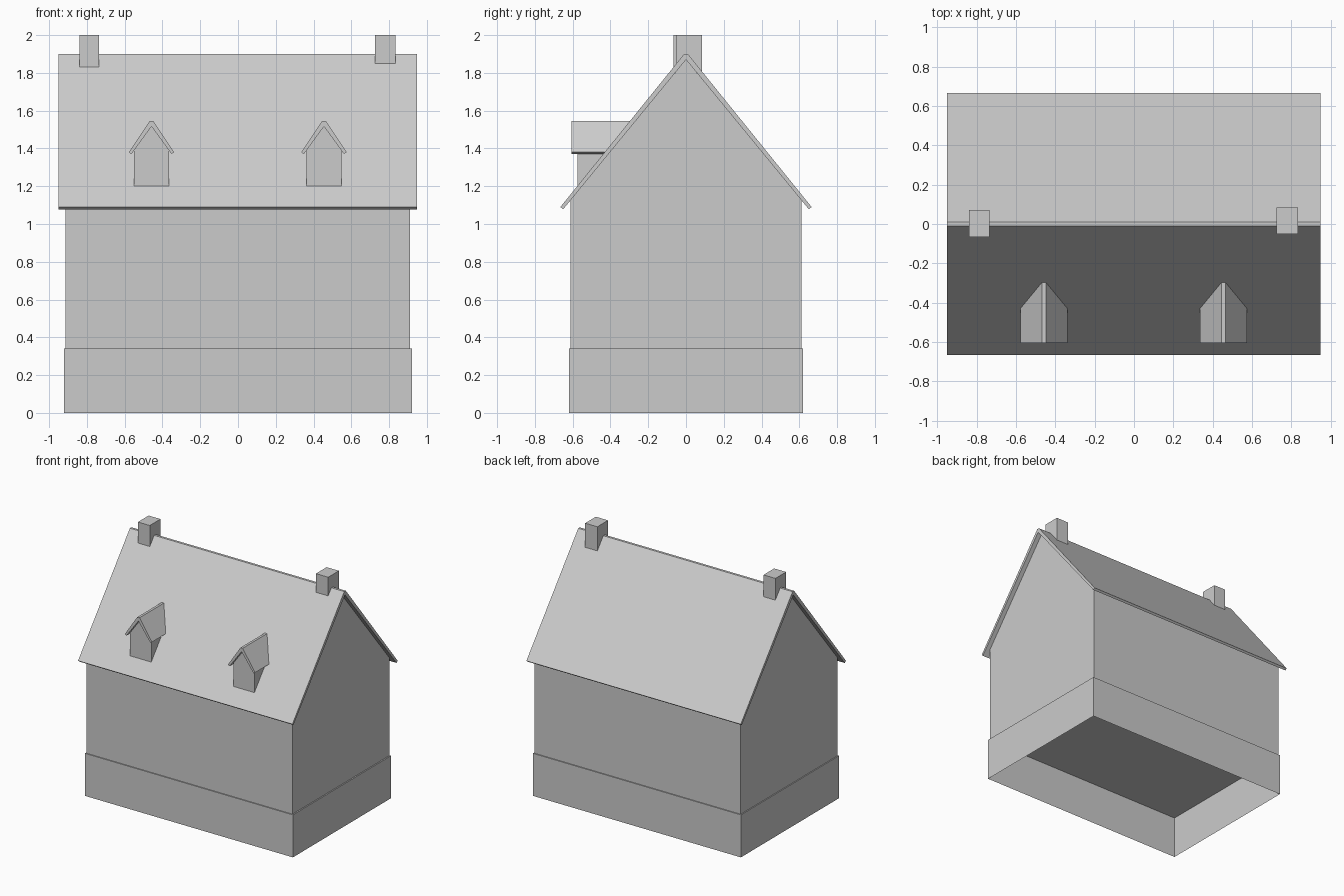
import bpy
import bmesh
from mathutils import Vector

cube = bpy.data.objects.get("Cube")
if cube:
    bpy.data.objects.remove(cube, do_unlink=True)

grey = bpy.data.materials.new("plain_grey")
grey.use_nodes = True
colour = (0.6, 0.6, 0.6, 1)
grey.diffuse_color = colour
grey.node_tree.nodes["Principled BSDF"].inputs["Base Color"].default_value = colour

PEAK, EAVE_Y, EAVE_Z = 1.9, 0.665, 1.09
SLOPE = (PEAK - EAVE_Z) / EAVE_Y


def finish(name, bm):
    bmesh.ops.recalc_face_normals(bm, faces=bm.faces)
    mesh = bpy.data.meshes.new(name)
    bm.to_mesh(mesh)
    bm.free()
    mesh.materials.append(grey)
    obj = bpy.data.objects.new(name, mesh)
    bpy.context.collection.objects.link(obj)
    return obj


def prism(profile, start, end, axis):
    """Extrude a (side, height) profile along x or y."""
    bm = bmesh.new()
    place = (lambda s, z: (start, s, z)) if axis == "x" else (lambda s, z: (s, start, z))
    face = bm.faces.new([bm.verts.new(place(s, z)) for s, z in profile])
    new = bmesh.ops.extrude_face_region(bm, geom=[face])["geom"]
    move = Vector((end - start, 0, 0) if axis == "x" else (0, end - start, 0))
    bmesh.ops.translate(bm, vec=move, verts=[g for g in new if isinstance(g, bmesh.types.BMVert)])
    return bm


def box(x0, x1, y0, y1, z0, z1):
    return prism([(y0, z0), (y1, z0), (y1, z1), (y0, z1)], x0, x1, "x")


def gable(half, base, eave, peak):
    return [(-half, base), (half, base), (half, eave), (0, peak), (-half, eave)]


def roof_section(half, eave, peak, thick, cap):
    """Two sloping slabs with square-cut eaves and a narrow flat ridge."""
    d = Vector((half, eave - peak)).normalized()
    inward = Vector((d.y, -d.x)) * thick
    right = [(cap, peak), (half, eave), (half + inward.x, eave + inward.y)]
    left = [(-s, z) for s, z in reversed(right)]
    return right + [(0, peak - thick / d.x)] + left


def cut_to_roof(bm, x):
    """Remove what lies under the front slope of the main roof."""
    bmesh.ops.bisect_plane(bm, geom=bm.verts[:] + bm.edges[:] + bm.faces[:],
                           plane_co=(x, 0, PEAK - 0.005), plane_no=(0, -SLOPE, 1),
                           clear_inner=True)


# Plinth, open underneath
plinth = box(-0.92, 0.92, -0.62, 0.62, 0, 0.34)
plinth.normal_update()
floor = [f for f in plinth.faces if abs(f.normal.z) > 0.9 and f.calc_center_median().z < 0.1]
bmesh.ops.delete(plinth, geom=floor, context="FACES_ONLY")
finish("plinth", plinth)

# Walls with gable ends
finish("walls", prism(gable(0.612, 0.34, 1.125, 1.87), -0.912, 0.91, "x"))

# Main roof
finish("main_roof", prism(roof_section(EAVE_Y, EAVE_Z, PEAK, 0.019, 0.01), -0.95, 0.947, "x"))

# Chimneys
finish("right_chimney", box(-0.84, -0.735, -0.065, 0.07, 1.79, 2))
finish("left_chimney", box(0.725, 0.833, -0.05, 0.085, 1.79, 2))

# Dormers
for side, x in (("right", -0.458), ("left", 0.455)):
    parts = (("wall", gable(0.093, 1.1, 1.39, 1.516), -0.575),
             ("roof", roof_section(0.12, 1.38, 1.545, 0.017, 0.01), -0.605))
    for part, section, front in parts:
        bm = prism(section, front, -0.2, "y")
        bmesh.ops.translate(bm, vec=(x, 0, 0), verts=bm.verts)
        cut_to_roof(bm, x)
        finish(f"{side}_dormer_{part}", bm)
